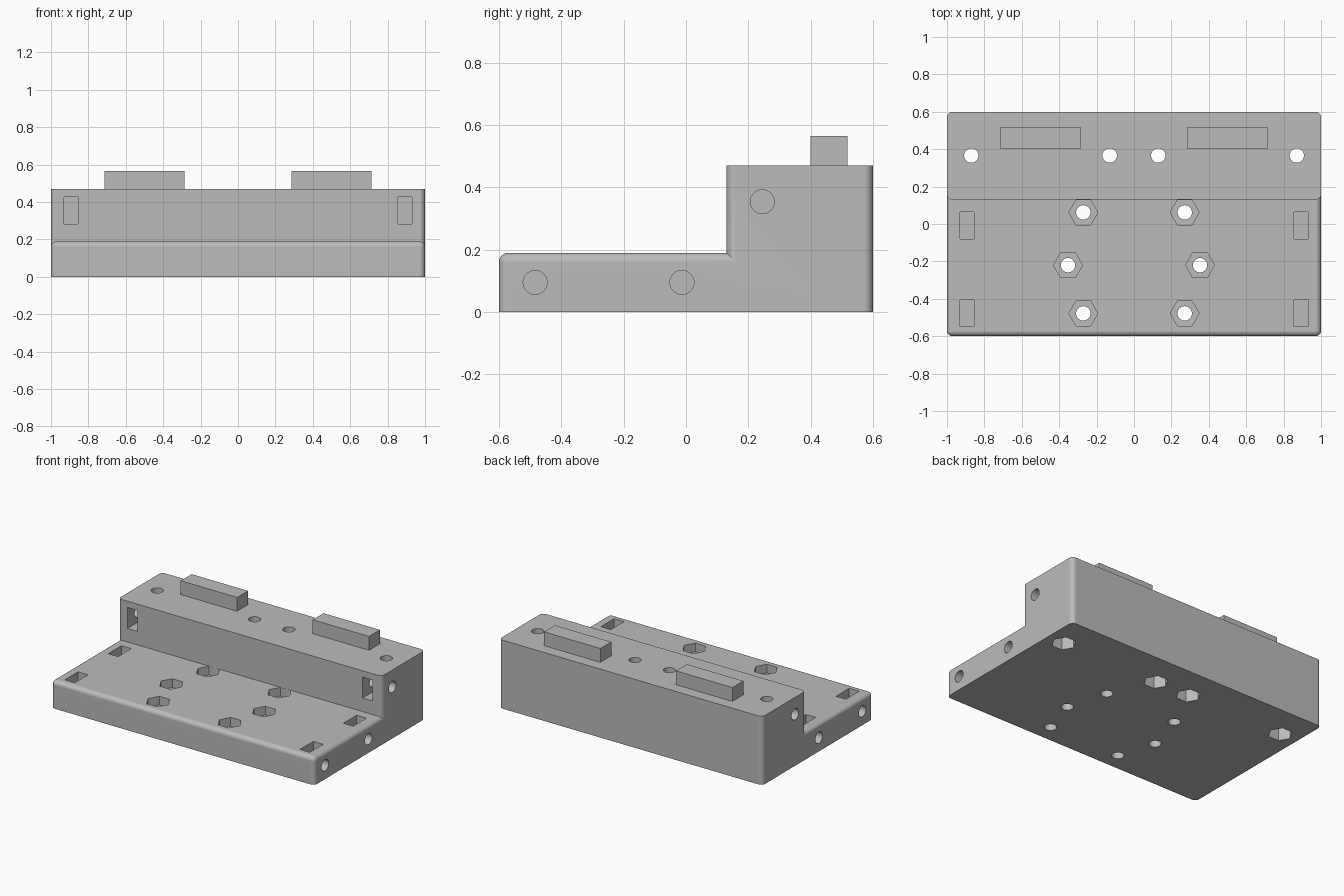
import bpy, bmesh, math
from mathutils import Matrix, Vector

if "Cube" in bpy.data.objects:
    bpy.data.objects.remove(bpy.data.objects["Cube"])

SLAB_Z, BLOCK_Z, STEP_Y = 0.19, 0.47, 0.13
HOLE_R, NUT_R = 0.0385, 0.0775

grey = bpy.data.materials.new("light_grey")
grey.diffuse_color = (0.5, 0.5, 0.5, 1)
grey.use_nodes = True
grey.node_tree.nodes["Principled BSDF"].inputs["Base Color"].default_value = grey.diffuse_color


def make_object(name, bm):
    bmesh.ops.recalc_face_normals(bm, faces=bm.faces)
    mesh = bpy.data.meshes.new(name)
    bm.to_mesh(mesh)
    bm.free()
    mesh.materials.append(grey)
    obj = bpy.data.objects.new(name, mesh)
    bpy.context.collection.objects.link(obj)
    return obj


def add_box(bm, lo, hi):
    lo, hi = Vector(lo), Vector(hi)
    m = Matrix.Translation((lo + hi) / 2) @ Matrix.Diagonal((*(hi - lo), 1))
    bmesh.ops.create_cube(bm, size=1, matrix=m)


def add_prism(bm, centre, radius, depth, sides, axis="Z"):
    rot = Matrix.Rotation(math.pi / 2, 4, "Y") if axis == "X" else Matrix()
    if sides == 6:  # points of the hexagon lie along x
        rot = Matrix.Rotation(math.pi / 2, 4, "Z") @ rot
    bmesh.ops.create_cone(bm, cap_ends=True, segments=sides, radius1=radius,
                          radius2=radius, depth=depth,
                          matrix=Matrix.Translation(centre) @ rot)


# Stepped body: L profile extruded along x, outer edges rounded
bm = bmesh.new()
profile = [(-0.6, 0), (0.6, 0), (0.6, BLOCK_Z), (STEP_Y, BLOCK_Z),
           (STEP_Y, SLAB_Z), (-0.6, SLAB_Z)]
face = bm.faces.new([bm.verts.new((-1, y, z)) for y, z in profile])
new = bmesh.ops.extrude_face_region(bm, geom=[face])["geom"]
bmesh.ops.translate(bm, vec=(2, 0, 0),
                    verts=[g for g in new if isinstance(g, bmesh.types.BMVert)])
bmesh.ops.recalc_face_normals(bm, faces=bm.faces)


def is_rounded(edge):
    a, b = (v.co for v in edge.verts)
    vertical = abs(a.z - b.z) > 0.1
    on_slab = abs(a.z - SLAB_Z) < 1e-4 and abs(b.z - SLAB_Z) < 1e-4
    inner = abs(a.y - STEP_Y) < 1e-4 and abs(b.y - STEP_Y) < 1e-4
    return vertical or (on_slab and not inner)


bmesh.ops.bevel(bm, geom=[e for e in bm.edges if is_rounded(e)], offset=0.03,
                segments=6, profile=0.5, affect="EDGES", clamp_overlap=True)
body = make_object("stepped_body", bm)

# Cutters: vertical screw holes, nut pockets and slots, sideways screw holes
holes, pockets, side_holes = bmesh.new(), bmesh.new(), bmesh.new()
for s in (-1, 1):
    for x, y in ((0.271, 0.062), (0.353, -0.22), (0.271, -0.478)):
        add_prism(holes, (s * x, y, 0.1), HOLE_R, 0.4, 32)
        add_prism(pockets, (s * x, y, SLAB_Z), NUT_R, 0.12, 6)
    for x in (0.87, 0.13):
        add_prism(holes, (s * x, 0.366, 0.25), HOLE_R, 0.8, 32)
        add_prism(pockets, (s * x, 0.366, 0), NUT_R, 0.4, 6)
    x0, x1 = sorted((s * 0.855, s * 0.93))
    for y in (-0.477, -0.007):
        add_box(pockets, (x0, y - 0.072, 0.025), (x1, y + 0.072, 0.25))
    add_box(pockets, (x0, 0.08, 0.283), (x1, 0.317, 0.427))
    for y, z in ((-0.484, 0.095), (-0.013, 0.095), (0.245, 0.354)):
        add_prism(side_holes, (s * 0.95, y, z), HOLE_R, 0.4, 32, "X")

bpy.context.view_layer.objects.active = body
body.select_set(True)
for name, cut in (("screw_hole_cutter", holes), ("nut_pocket_cutter", pockets),
                  ("side_hole_cutter", side_holes)):
    cutter = make_object(name, cut)
    cutter.hide_render = True
    mod = body.modifiers.new(name, "BOOLEAN")
    mod.operation, mod.solver, mod.object = "DIFFERENCE", "EXACT", cutter
    bpy.ops.object.modifier_apply(modifier=name)
    bpy.data.objects.remove(cutter)

# Smooth fillets and holes, flat planes kept flat
bpy.ops.object.shade_smooth_by_angle(angle=math.radians(30))
body.modifiers.new("flat_planes", "WEIGHTED_NORMAL").keep_sharp = True

# Two locating tabs on the raised block
for s, side in ((-1, "left"), (1, "right")):
    bm = bmesh.new()
    x0, x1 = sorted((s * 0.287, s * 0.715))
    add_box(bm, (x0, 0.4, BLOCK_Z - 0.005), (x1, 0.518, 0.565))
    make_object(side + "_tab", bm)
